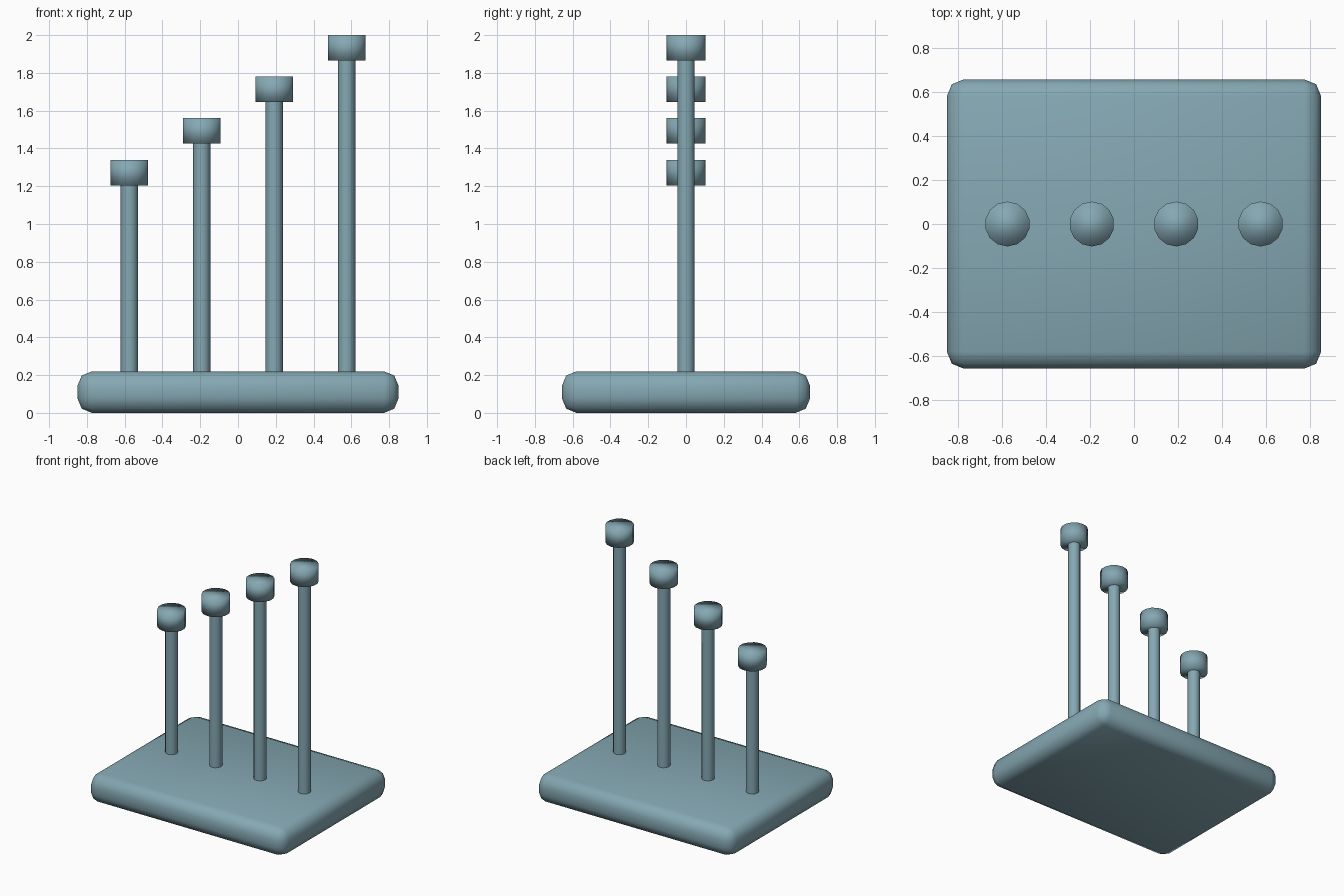
import bpy
import math

if "Cube" in bpy.data.objects:
    bpy.data.objects.remove(bpy.data.objects["Cube"])

mat = bpy.data.materials.new("slate_blue")
mat.diffuse_color = (0.235, 0.39, 0.45, 1)
mat.use_nodes = True
mat.node_tree.nodes["Principled BSDF"].inputs["Base Color"].default_value = mat.diffuse_color


def finish(obj, name, smooth_angle):
    obj.name = name
    obj.data.materials.append(mat)
    bpy.ops.object.shade_smooth_by_angle(angle=math.radians(smooth_angle))


def cylinder(name, x, z0, z1, radius, sides, smooth_angle):
    bpy.ops.mesh.primitive_cylinder_add(
        vertices=sides, radius=radius, depth=z1 - z0,
        location=(x, 0, (z0 + z1) / 2))
    finish(bpy.context.object, name, smooth_angle)


# Rounded base slab
bpy.ops.mesh.primitive_cube_add(size=1, location=(0, 0, 0.11))
base = bpy.context.object
base.scale = (1.70, 1.314, 0.22)
bpy.ops.object.transform_apply(location=False, rotation=False, scale=True)
mod = base.modifiers.new("rounded_edges", "BEVEL")
mod.width = 0.077
mod.segments = 2
bpy.ops.object.modifier_apply(modifier=mod.name)
finish(base, "base", 60)

# Four posts of rising height, each with a softly shaded cap
for i in range(4):
    x = -0.575 + i * 0.3833
    top = 1.34 + i * 0.22
    cylinder(f"post_{i + 1}", x, 0.2, top - 0.12, 0.046, 12, 40)
    cylinder(f"cap_{i + 1}", x, top - 0.135, top, 0.102, 14, 100)
